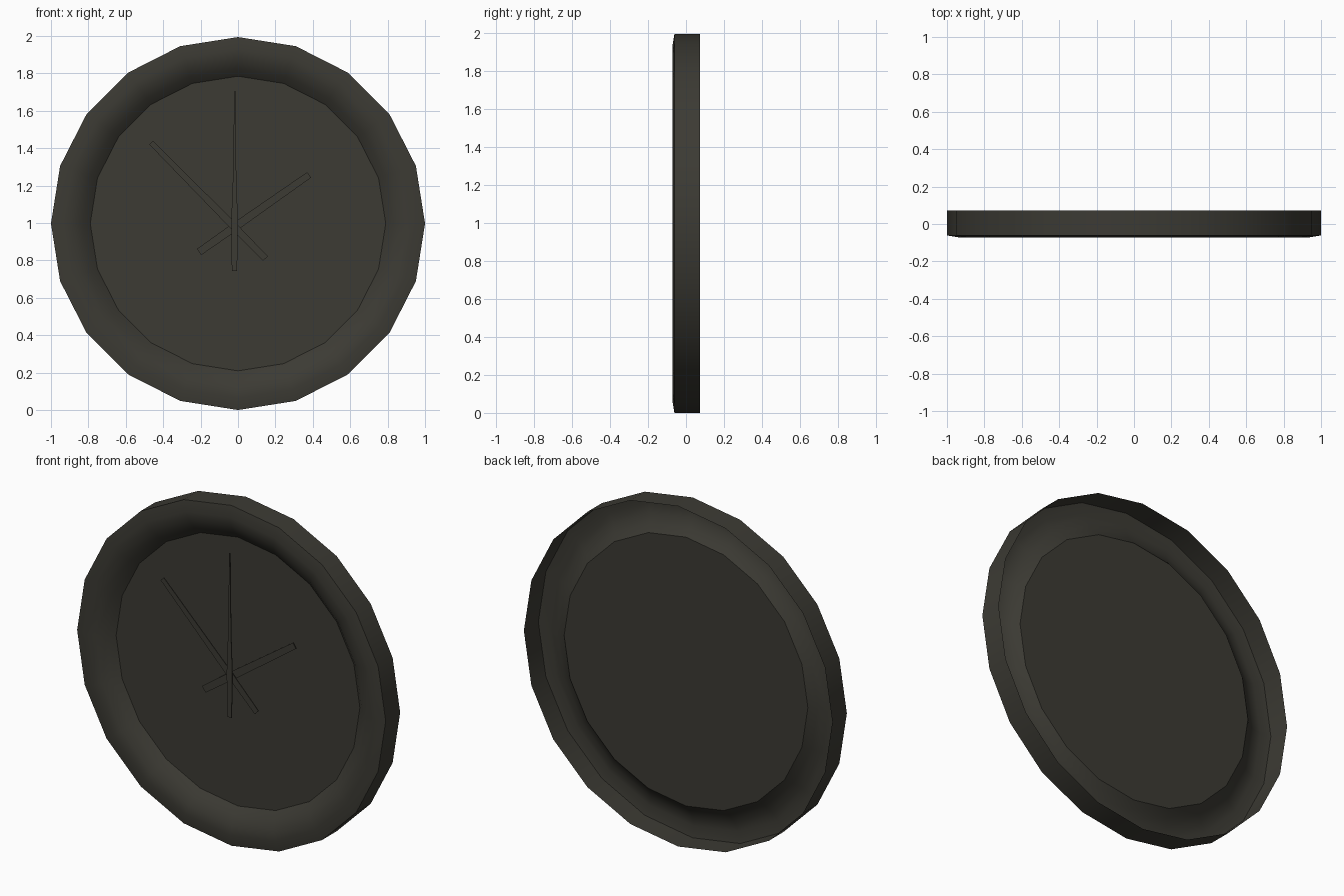
import bpy, bmesh, math
from mathutils import Vector

if "Cube" in bpy.data.objects:
    bpy.data.objects.remove(bpy.data.objects["Cube"])

SIDES = 20
CENTRE_Z = 0.997

dark = bpy.data.materials.new("dark_olive_grey")
dark.diffuse_color = (0.045, 0.043, 0.034, 1)
dark.use_nodes = True
dark.node_tree.nodes["Principled BSDF"].inputs["Base Color"].default_value = dark.diffuse_color


def finish(name, bm, smooth=False):
    mesh = bpy.data.meshes.new(name)
    bm.to_mesh(mesh)
    bm.free()
    mesh.materials.append(dark)
    ob = bpy.data.objects.new(name, mesh)
    bpy.context.collection.objects.link(ob)
    if smooth:
        bpy.ops.object.select_all(action='DESELECT')
        bpy.context.view_layer.objects.active = ob
        ob.select_set(True)
        bpy.ops.object.shade_smooth_by_angle(angle=math.radians(32))
    return ob


def ring(bm, r, y):
    verts = []
    for i in range(SIDES):
        a = 2 * math.pi * i / SIDES
        verts.append(bm.verts.new((r * math.cos(a), y, CENTRE_Z + r * math.sin(a) * 0.997)))
    return verts


# Open-backed rim: outer wall, rounded front lip, slope down to the face
profile = [(1, 0.073), (1, -0.061), (0.935, -0.072), (0.88, -0.062),
           (0.83, -0.035), (0.79, 0.0)]
bm = bmesh.new()
rings = [ring(bm, r, y) for r, y in profile]
for a, b in zip(rings, rings[1:]):
    for i in range(SIDES):
        j = (i + 1) % SIDES
        bm.faces.new((a[j], a[i], b[i], b[j]))
finish("clock_rim", bm, smooth=True)

# Recessed face disc
bm = bmesh.new()
bm.faces.new(ring(bm, 0.79, 0.0))
finish("clock_face", bm)


def hand(name, tail, tip, y, stations):
    """Thin plate along tail-tip; stations are (fraction, half width)."""
    p, q = Vector((tail[0], 0, tail[1])), Vector((tip[0], 0, tip[1]))
    d = (q - p).normalized()
    side = Vector((d.z, 0, -d.x))
    left = [p.lerp(q, t) - side * w for t, w in stations]
    right = [p.lerp(q, t) + side * w for t, w in stations]
    bm = bmesh.new()
    face = bm.faces.new([bm.verts.new(v + Vector((0, y, 0))) for v in left + right[::-1]])
    out = bmesh.ops.extrude_face_region(bm, geom=[face])
    moved = [v for v in out["geom"] if isinstance(v, bmesh.types.BMVert)]
    bmesh.ops.translate(bm, verts=moved, vec=(0, 0.005, 0))
    bmesh.ops.recalc_face_normals(bm, faces=bm.faces)
    finish(name, bm)


# Three stacked hands
hand("hour_hand", (-0.208, 0.845), (0.38, 1.257), -0.02,
     [(0, 0.02), (0.35, 0.022), (1, 0.018)])
hand("minute_hand", (0.147, 0.81), (-0.465, 1.43), -0.038,
     [(0, 0.017), (0.27, 0.02), (1, 0.014)])
hand("second_hand", (-0.019, 0.744), (-0.017, 1.706), -0.053,
     [(0, 0.014), (0.27, 0.018), (0.52, 0.009), (1, 0.003)])
